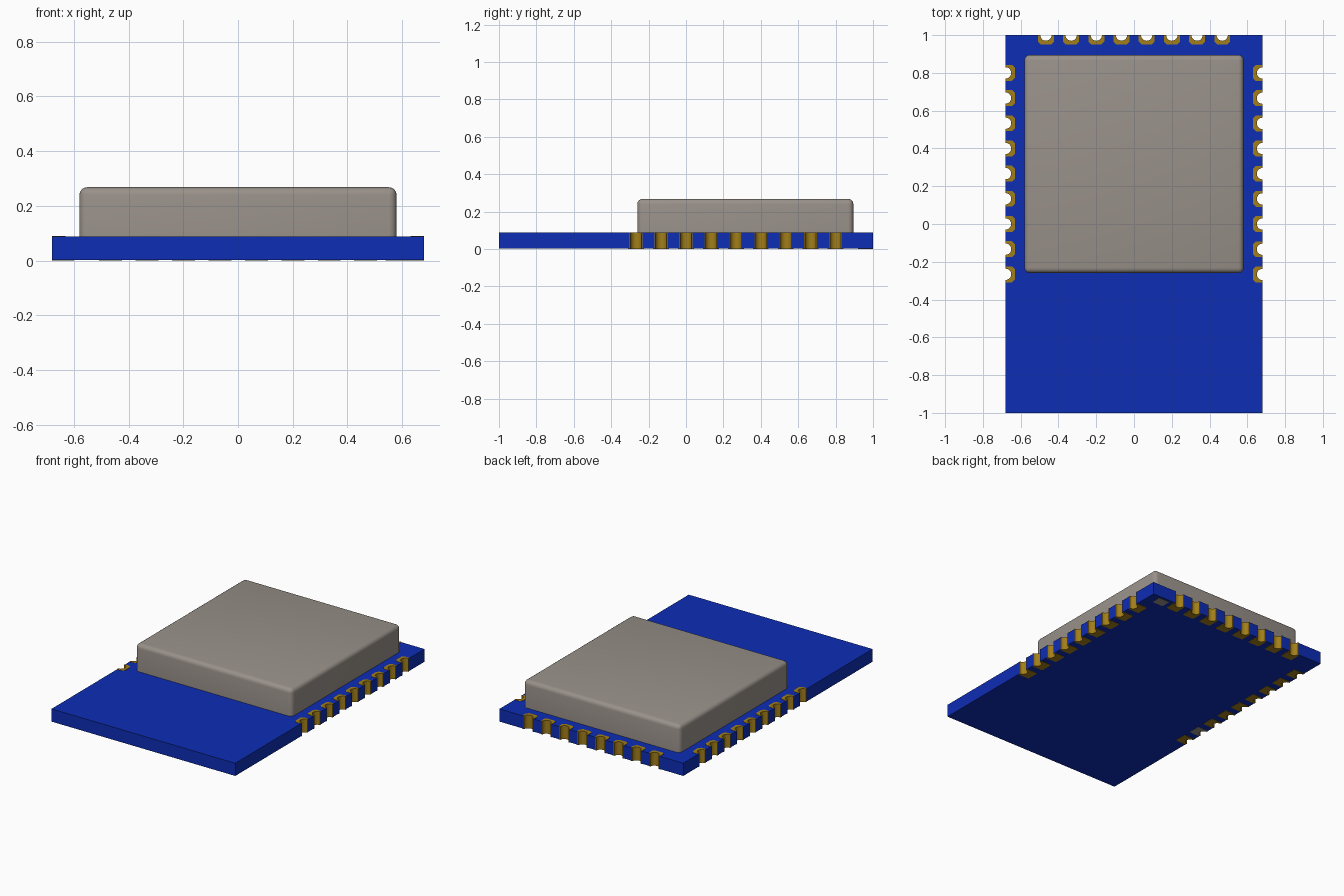
import bpy
import bmesh
import math

cube = bpy.data.objects.get("Cube")
if cube:
    bpy.data.objects.remove(cube, do_unlink=True)

HX, HY = 0.68, 1.0          # board half sizes
Z0, Z1 = 0.002, 0.087       # board underside and top
PITCH = 0.1333
R_HOLE, R_WALL = 0.030, 0.034


def material(name, rgb):
    m = bpy.data.materials.new(name)
    m.use_nodes = True
    m.diffuse_color = (*rgb, 1)
    bsdf = m.node_tree.nodes["Principled BSDF"]
    bsdf.inputs["Base Color"].default_value = (*rgb, 1)
    bsdf.inputs["Roughness"].default_value = 0.6
    return m


BLUE = material("board blue", (0.004, 0.026, 0.46))
GOLD = material("gold plating", (0.36, 0.21, 0.010))
GREY = material("shield grey", (0.32, 0.285, 0.255))


def finish(name, bm, mat):
    bmesh.ops.recalc_face_normals(bm, faces=bm.faces)
    mesh = bpy.data.meshes.new(name)
    bm.to_mesh(mesh)
    bm.free()
    mesh.materials.append(mat)
    mesh.shade_smooth()
    mesh.set_sharp_from_angle(angle=math.radians(30))
    obj = bpy.data.objects.new(name, mesh)
    bpy.context.collection.objects.link(obj)
    return obj


def prisms(name, outlines, z0, z1, mat):
    """Extrude each flat outline from z0 to z1, all in one object."""
    bm = bmesh.new()
    for pts in outlines:
        face = bm.faces.new([bm.verts.new((x, y, z0)) for x, y in pts])
        ext = bmesh.ops.extrude_face_region(bm, geom=[face], use_keep_orig=True)
        top = [v for v in ext["geom"] if isinstance(v, bmesh.types.BMVert)]
        bmesh.ops.translate(bm, verts=top, vec=(0, 0, z1 - z0))
    return finish(name, bm, mat)


def arc(r, n=10):
    """Half circle in edge coordinates (along the edge, inward)."""
    return [(-r * math.cos(math.pi * i / n), r * math.sin(math.pi * i / n))
            for i in range(n + 1)]


def place(slot, pts):
    """Edge coordinates to board coordinates; inward is left of the edge."""
    cx, cy, tx, ty = slot
    return [(cx + tx * a - ty * d, cy + ty * a + tx * d) for a, d in pts]


# Half-hole positions, anticlockwise round the board
right = [(HX, -0.267 + PITCH * i, 0, 1) for i in range(9)]
back = [(0.467 - PITCH * i, HY, -1, 0) for i in range(8)]
left = [(-HX, 0.80 - PITCH * i, 0, -1) for i in range(9)]
slots = right + back + left

# Circuit board with notched edges
outline = [(-HX, -HY), (HX, -HY)]
for row, corner in ((right, (HX, HY)), (back, (-HX, HY)), (left, None)):
    for s in row:
        outline += place(s, arc(R_WALL))
    if corner:
        outline.append(corner)
prisms("circuit_board", [outline], Z0, Z1, BLUE)

# Plated walls of the half holes
wall = arc(R_WALL) + arc(R_HOLE)[::-1]
prisms("hole_plating", [place(s, wall) for s in slots], Z0, Z1, GOLD)


def pad(depth, w=0.042, c=0.015):
    """Chamfered contact pad with a half-round opening."""
    return [(-w, 0), (-w, depth - c), (-w + c, depth), (w - c, depth),
            (w, depth - c), (w, 0)] + arc(R_HOLE)[::-1]


# Contact pads above and below; one underside pad is grey
prisms("top_pads", [place(s, pad(0.05)) for s in slots], Z1, Z1 + 0.002, GOLD)
grey_slot = left[7]
prisms("bottom_pads", [place(s, pad(0.08, c=0.005)) for s in slots if s != grey_slot],
       0, Z0, GOLD)
prisms("bottom_grey_pad", [place(grey_slot, pad(0.08, c=0.005))], 0, Z0, GREY)

# Small square test pad under the back corner
prisms("corner_test_pad", [[(0.54, 0.92), (0.62, 0.92), (0.62, 0.985), (0.54, 0.985)]],
       0, Z0, GREY)

# Metal shield can with rounded top and corners
bm = bmesh.new()
bmesh.ops.create_cube(bm, size=1)
bmesh.ops.scale(bm, verts=bm.verts, vec=(1.16, 1.155, 0.268 - Z1))
bmesh.ops.translate(bm, verts=bm.verts, vec=(0, 0.3175, (0.268 + Z1) / 2))
edges = [e for e in bm.edges if any(v.co.z > 0.2 for v in e.verts)]
bmesh.ops.bevel(bm, geom=edges, offset=0.028, segments=4, profile=0.5,
                affect='EDGES', clamp_overlap=True)
finish("shield_can", bm, GREY)
